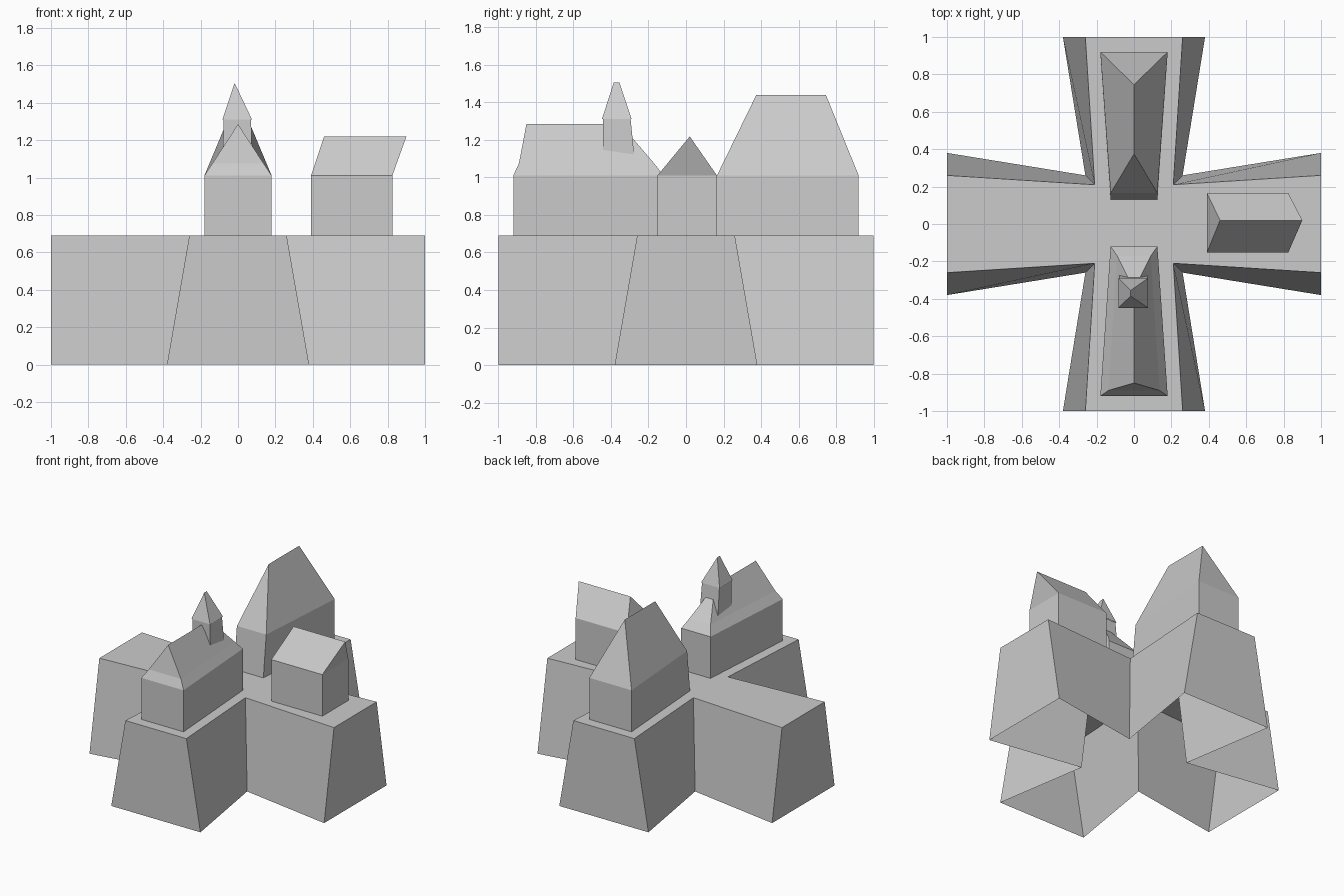
import bpy, bmesh
from mathutils import Matrix, Vector

if "Cube" in bpy.data.objects:
    bpy.data.objects.remove(bpy.data.objects["Cube"])


def loft(name, rings, cap=False):
    """Skin a stack of rings; coincident ridge points are merged."""
    bm = bmesh.new()
    rows = [[bm.verts.new(p) for p in ring] for ring in rings]
    n = len(rows[0])
    for a, b in zip(rows, rows[1:]):
        for i in range(n):
            j = (i + 1) % n
            bm.faces.new((a[i], a[j], b[j], b[i]))
    if cap:
        bm.faces.new(rows[-1])
    bmesh.ops.remove_doubles(bm, verts=bm.verts, dist=1e-4)
    bmesh.ops.dissolve_degenerate(bm, edges=bm.edges, dist=1e-5)
    mesh = bpy.data.meshes.new(name)
    bm.to_mesh(mesh)
    bm.free()
    obj = bpy.data.objects.new(name, mesh)
    bpy.context.collection.objects.link(obj)
    return obj


def trapezoid(y0, y1, w0, w1, z, x=0):
    """Ring with half width w0 at y0 and w1 at y1."""
    return [(x - w0, y0, z), (x + w0, y0, z), (x + w1, y1, z), (x - w1, y1, z)]


def rectangle(x0, x1, y0, y1, z):
    return [(x0, y0, z), (x1, y0, z), (x1, y1, z), (x0, y1, z)]


def cross(w, c, z):
    """Cross outline: arm end half width w, inner corner at c."""
    pts = []
    for k in range(4):
        turn = Matrix.Rotation(k * 1.5707963, 3, 'Z')
        pts += [turn @ Vector(p) for p in ((-w, -1, z), (w, -1, z), (c, -c, z))]
    return pts


DECK, EAVE = 0.69, 1.01

# Hollow cross-shaped base, flared at the foot
loft("cross_base", [cross(0.38, 0.26, 0), cross(0.26, 0.21, DECK)], cap=True)

# Tall building at the back
loft("back_building", [
    trapezoid(0.13, 0.92, 0.125, 0.18, DECK),
    trapezoid(0.165, 0.92, 0.125, 0.18, EAVE),
    trapezoid(0.375, 0.745, 0, 0, 1.44)])

# Front building with a flared hip roof
loft("front_building", [
    trapezoid(-0.92, -0.12, 0.18, 0.125, DECK),
    trapezoid(-0.92, -0.12, 0.18, 0.125, EAVE),
    trapezoid(-0.89, -0.17, 0.137, 0.09, 1.075),
    trapezoid(-0.85, -0.35, 0, 0, 1.285)])

# Tower and spire on the front building
loft("tower", [
    rectangle(-0.08, 0.075, -0.442, -0.272, 1.075),
    rectangle(-0.078, 0.07, -0.442, -0.295, 1.31)], cap=True)
loft("spire", [
    rectangle(-0.083, 0.075, -0.448, -0.29, 1.31),
    trapezoid(-0.385, -0.355, 0, 0, 1.505, -0.018)])

# Small house on the right arm with a leaning gable roof
loft("side_house", [
    rectangle(0.39, 0.825, -0.152, 0.165, DECK),
    rectangle(0.39, 0.825, -0.152, 0.165, EAVE),
    rectangle(0.46, 0.90, 0.02, 0.02, 1.218)])
